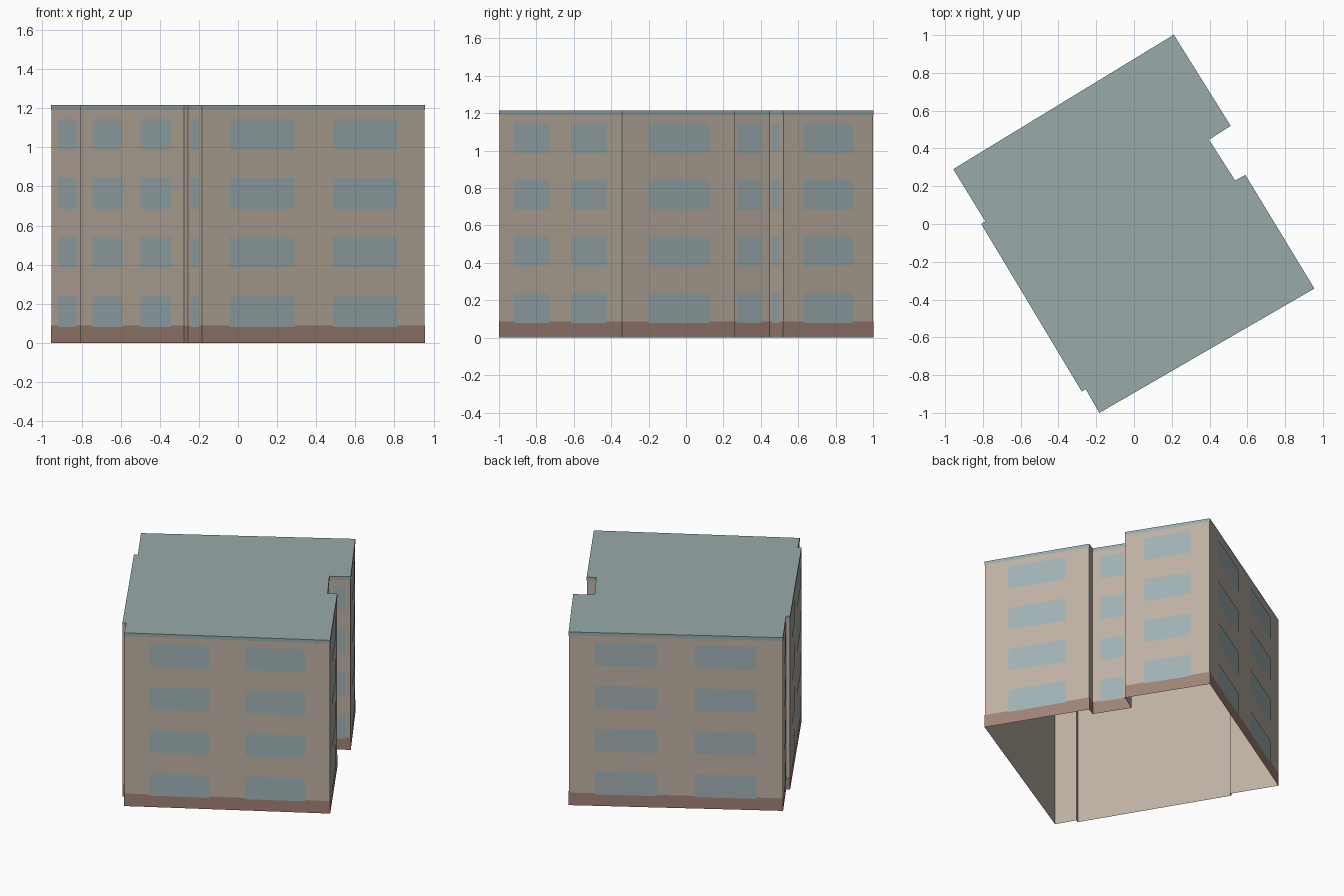
import bpy
import bmesh
from mathutils import Vector

if "Cube" in bpy.data.objects:
    bpy.data.objects.remove(bpy.data.objects["Cube"], do_unlink=True)

HEIGHT = 1.216
FLOORS, FLOOR_HEIGHT = 4, 0.302
SILL, WINDOW_HEIGHT = 0.08, 0.16

# Building outline, counter-clockwise seen from above
OUTLINE = [Vector(p) for p in [
    (0.21, 1.0), (-0.955, 0.29), (-0.785, 0.013), (-0.807, 0.0),
    (-0.276, -0.885), (-0.255, -0.872), (-0.183, -0.998), (0.953, -0.341),
    (0.589, 0.258), (0.535, 0.228), (0.395, 0.447), (0.51, 0.52)]]


def make_material(name, colour):
    mat = bpy.data.materials.new(name)
    mat.use_nodes = True
    mat.diffuse_color = (*colour, 1)
    bsdf = mat.node_tree.nodes["Principled BSDF"]
    bsdf.inputs["Base Color"].default_value = (*colour, 1)
    bsdf.inputs["Roughness"].default_value = 0.9
    return mat


def make_object(name, bm, mat):
    mesh = bpy.data.meshes.new(name)
    bm.to_mesh(mesh)
    bm.free()
    mesh.materials.append(mat)
    obj = bpy.data.objects.new(name, mesh)
    bpy.context.collection.objects.link(obj)
    return obj


def outward(a, b):
    d = (b - a).normalized()
    return Vector((d.y, -d.x))


def outset(points, amount):
    """Mitred outline pushed outwards."""
    result = []
    for i, p in enumerate(points):
        n1 = outward(points[i - 1], p)
        n2 = outward(p, points[(i + 1) % len(points)])
        result.append(p + (n1 + n2) * amount / (1 + n1.dot(n2)))
    return result


def add_panel(bm, a, b, z0, z1):
    corners = [(*a, z0), (*b, z0), (*b, z1), (*a, z1)]
    bm.faces.new([bm.verts.new(c) for c in corners])


def make_band(name, points, z0, z1, mat):
    bm = bmesh.new()
    for i, p in enumerate(points):
        add_panel(bm, p, points[(i + 1) % len(points)], z0, z1)
    bmesh.ops.remove_doubles(bm, verts=bm.verts, dist=1e-5)
    return make_object(name, bm, mat)


def window_spans(length):
    """Start and end of each window as fractions of the wall."""
    if length < 0.1:
        return []
    if length < 0.3:
        return [(0.2, 0.8)]
    if length < 0.8:
        return [(0.23, 0.775)]
    return [(0.122, 0.413), (0.587, 0.878)]


wall_mat = make_material("beige wall", (0.515, 0.440, 0.366))
window_mat = make_material("window blue grey", (0.352, 0.440, 0.456))
base_mat = make_material("brown plinth", (0.352, 0.223, 0.181))
roof_mat = make_material("roof grey green", (0.318, 0.402, 0.402))

# Open-bottomed wall shell, with plinth and roof edge laid over it
skin = outset(OUTLINE, 0.0015)
make_band("walls", OUTLINE, 0, HEIGHT, wall_mat)
make_band("plinth", skin, 0, 0.088, base_mat)
make_band("roof_edge", skin, 1.192, HEIGHT, roof_mat)

# Flat roof
bm = bmesh.new()
bm.faces.new([bm.verts.new((p.x, p.y, HEIGHT)) for p in skin])
make_object("roof", bm, roof_mat)

# Windows on every wall long enough, repeated on each floor
bm = bmesh.new()
for i, a in enumerate(OUTLINE):
    b = OUTLINE[(i + 1) % len(OUTLINE)]
    lift = outward(a, b) * 0.003
    for start, end in window_spans((b - a).length):
        for floor in range(FLOORS):
            z = SILL + floor * FLOOR_HEIGHT
            add_panel(bm, a.lerp(b, start) + lift, a.lerp(b, end) + lift,
                      z, z + WINDOW_HEIGHT)
make_object("windows", bm, window_mat)
